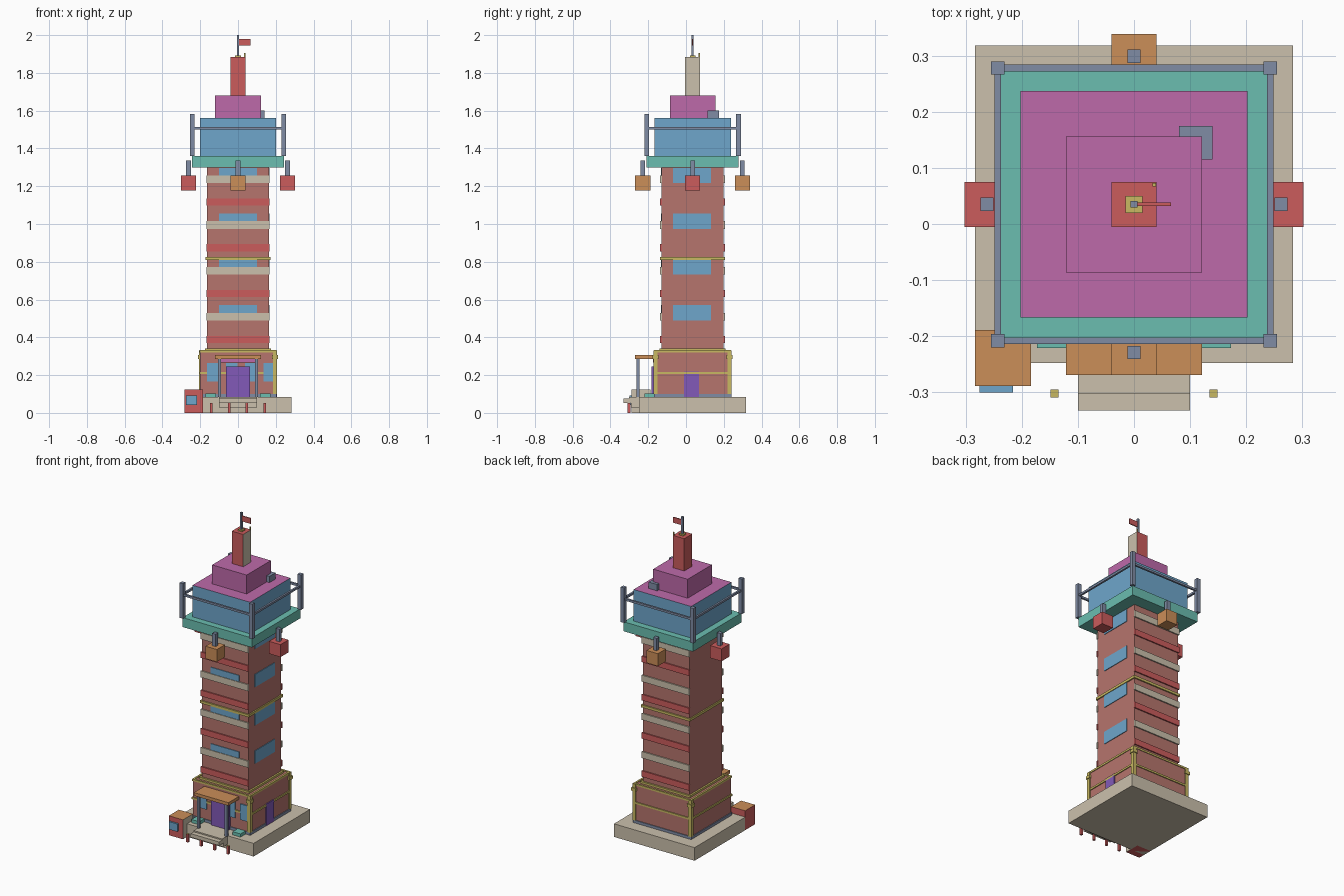
import bpy, bmesh

if "Cube" in bpy.data.objects:
    bpy.data.objects.remove(bpy.data.objects["Cube"])

def lin(c):
    c /= 255
    return c / 12.92 if c <= 0.04045 else ((c + 0.055) / 1.055) ** 2.4

PALETTE = {
    "brick": (182, 117, 109), "stone": (203, 192, 172), "red": (203, 92, 92),
    "glass_blue": (110, 166, 203), "teal": (107, 190, 176), "magenta": (190, 106, 170),
    "orange": (203, 142, 88), "steel": (128, 140, 165), "yellow": (200, 184, 98),
    "purple": (130, 90, 185),
}
MATS = {}
for name, rgb in PALETTE.items():
    m = bpy.data.materials.new(name)
    m.diffuse_color = (*[lin(c) for c in rgb], 1)
    m.use_nodes = True
    m.node_tree.nodes["Principled BSDF"].inputs["Base Color"].default_value = m.diffuse_color
    MATS[name] = m

CY = 0.035  # tower axis in y

def box(name, x, y, z, mat, top=None, right=None):
    """Box from (min, max) ranges; optional other colour on top and +x faces."""
    bm = bmesh.new()
    bmesh.ops.create_cube(bm, size=1)
    for v in bm.verts:
        v.co = [r[0] + (c + 0.5) * (r[1] - r[0]) for c, r in zip(v.co, (x, y, z))]
    me = bpy.data.meshes.new(name)
    mats = [mat, top or mat, right or mat]
    for m in mats:
        me.materials.append(MATS[m])
    bm.normal_update()
    for f in bm.faces:
        f.material_index = 1 if f.normal.z > 0.5 else 2 if f.normal.x > 0.5 else 0
    bm.to_mesh(me)
    bm.free()
    ob = bpy.data.objects.new(name, me)
    bpy.context.collection.objects.link(ob)
    return ob

def block(name, half, z, mat, **kw):
    """Square block centred on the tower axis."""
    return box(name, (-half, half), (CY - half, CY + half), z, mat, **kw)

def mid(c, w):
    return (c - w / 2, c + w / 2)

def ring(name, half, t, z, mat):
    """Four bars around the tower axis, outer half-width given."""
    for s in (-1, 1):
        e = s * (half - t / 2)
        box(name + "_y", (-half, half), mid(CY + e, t), z, mat)
        box(name + "_x", mid(e, t), (CY - half + t, CY + half - t), z, mat)

# main masses
block("base_slab", 0.283, (0, 0.083), "stone")
block("skirting", 0.205, (0.083, 0.1), "steel")
block("ground_floor", 0.2, (0.083, 0.328), "brick")
block("shaft", 0.164, (0.328, 1.3), "brick")
block("gallery_deck", 0.243, (1.3, 1.36), "teal")
block("lookout_cabin", 0.202, (1.36, 1.56), "glass_blue", top="magenta")
block("upper_roof", 0.121, (1.56, 1.68), "magenta")
block("spire", 0.04, (1.68, 1.885), "red", right="stone")

# spire top: cap, mast, flag and small rod
block("spire_cap", 0.015, (1.885, 1.893), "yellow")
block("mast", 0.006, (1.885, 2.0), "steel")
box("flag", (0.006, 0.066), mid(CY, 0.006), (1.945, 1.98), "red")
box("lightning_rod", mid(0.036, 0.006), mid(0.07, 0.006), (1.88, 1.905), "yellow")
box("roof_vent", (0.08, 0.14), (0.115, 0.175), (1.56, 1.6), "steel")

# shaft bands on front and back, windows on front and right
STEP = 0.2425
for i in range(4):
    z = i * STEP
    for s in (-1, 1):
        y = CY + s * 0.167
        box("red_band", (-0.167, 0.167), mid(y, 0.009), (0.37 + z, 0.408 + z), "red")
        box("stone_band", (-0.167, 0.167), mid(y, 0.009), (0.489 + z, 0.53 + z), "stone")
    win = (0.489 + z, min(0.57 + z, 1.3))
    box("front_window", (-0.1, 0.1), mid(CY - 0.165, 0.006), win, "glass_blue")
    box("side_window", mid(0.165, 0.006), (-0.068, 0.132), win, "glass_blue")

# yellow trims and corner pipes
block("shaft_trim", 0.172, (0.81, 0.826), "yellow")
block("shaft_foot_trim", 0.175, (0.326, 0.341), "yellow")
ring("cornice", 0.204, 0.012, (0.32, 0.332), "yellow")
ring("pipe_ring", 0.206, 0.008, (0.205, 0.217), "yellow")
for sx, sy in ((1, -1), (1, 1), (-1, 1)):
    x, y = sx * 0.196, CY + sy * 0.196
    box("corner_pipe", mid(x, 0.022), mid(y, 0.022), (0.1, 0.33), "yellow")
    box("pipe_joint", mid(x, 0.032), mid(y, 0.032), (0.286, 0.306), "yellow")

# doors and ground-floor windows
box("front_door", (-0.063, 0.063), (-0.182, -0.164), (0.083, 0.245), "purple")
box("side_door", (0.195, 0.206), (-0.01, 0.068), (0.083, 0.22), "purple")
box("door_sign", (-0.09, 0.09), (-0.174, -0.164), (0.268, 0.286), "magenta")
for x in (-0.133, -0.033, 0.067, 0.167):
    box("ground_window", mid(x, 0.062), (-0.172, -0.164), (0.165, 0.265), "glass_blue")

# entrance canopy on posts, with planters
box("canopy", (-0.121, 0.121), (-0.269, -0.165), (0.286, 0.306), "orange")
for s in (-1, 1):
    box("canopy_post", mid(s * 0.098, 0.016), mid(-0.254, 0.016), (0.083, 0.286), "steel")
    box("planter", mid(s * 0.145, 0.055), (-0.221, -0.17), (0.083, 0.103), "teal")

# entrance steps and bollards
box("upper_step", (-0.1, 0.1), (-0.302, -0.24), (0.075, 0.083), "stone")
box("middle_step", (-0.1, 0.1), (-0.332, -0.24), (0.052, 0.075), "stone")
box("lower_step", (-0.1, 0.1), (-0.29, -0.24), (0.028, 0.052), "stone")
for x in (-0.142, -0.047, 0.047, 0.142):
    box("bollard", mid(x, 0.014), mid(-0.302, 0.014), (0, 0.052), "red", top="yellow")

# kiosk at the front left corner
box("kiosk", (-0.283, -0.184), (-0.289, -0.189), (0, 0.123), "red", top="orange", right="stone")
box("kiosk_window", (-0.275, -0.216), (-0.3, -0.289), (0.043, 0.092), "glass_blue")

# hanging cabins on all four sides
for s in (-1, 1):
    for name, cx, cy, mat in (("side_cabin", s * 0.262, CY, "red"),
                              ("end_cabin", 0, CY + s * 0.264, "orange")):
        box(name, mid(cx, 0.08), mid(cy, 0.08), (1.177, 1.256), mat)
        box(name + "_hanger", mid(cx, 0.024), mid(cy, 0.024), (1.256, 1.335), "steel")

# gallery railing
ring("railing", 0.249, 0.012, (1.5, 1.513), "steel")
for sx in (-1, 1):
    for sy in (-1, 1):
        box("railing_post", mid(sx * 0.243, 0.024), mid(CY + sy * 0.243, 0.024), (1.36, 1.582), "steel")
